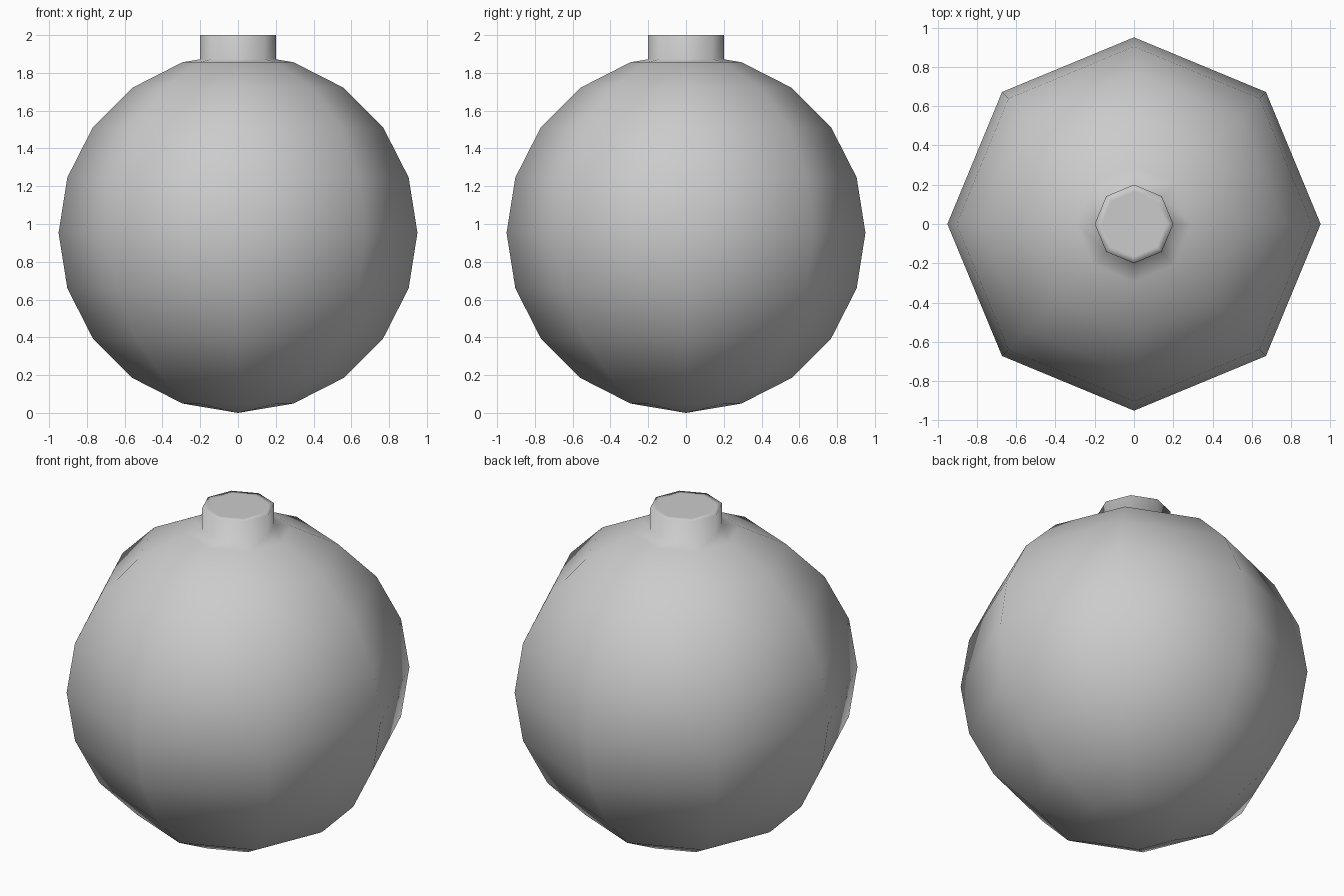
import bpy, bmesh
from math import sin, cos, pi

if "Cube" in bpy.data.objects:
    bpy.data.objects.remove(bpy.data.objects["Cube"])

SIDES, RINGS, R, CZ = 8, 10, 0.95, 0.953

# Profile (radius, height): ten-ring round body, then the short neck
profile = [(R * sin(pi * i / RINGS), CZ - R * cos(pi * i / RINGS)) for i in range(1, RINGS)]
profile += [(0.2, 1.872), (0.2, 2.0), (0.165, 2.0)]

# Lathe the profile around z with eight sides
bm = bmesh.new()
loops = [[bm.verts.new((r * cos(2 * pi * k / SIDES), r * sin(2 * pi * k / SIDES), z))
          for k in range(SIDES)] for r, z in profile]
for a, b in zip(loops, loops[1:]):
    for k in range(SIDES):
        n = (k + 1) % SIDES
        bm.faces.new((a[k], a[n], b[n], b[k]))

# Bottom point and flat neck cap
tip = bm.verts.new((0, 0, 0))
for k in range(SIDES):
    bm.faces.new((tip, loops[0][(k + 1) % SIDES], loops[0][k]))
bm.faces.new(loops[-1])
bmesh.ops.recalc_face_normals(bm, faces=bm.faces)

# Smooth shading throughout
for f in bm.faces:
    f.smooth = True
mesh = bpy.data.meshes.new("round_bottle")
bm.to_mesh(mesh)
bm.free()
bpy.context.collection.objects.link(bpy.data.objects.new("round_bottle", mesh))
